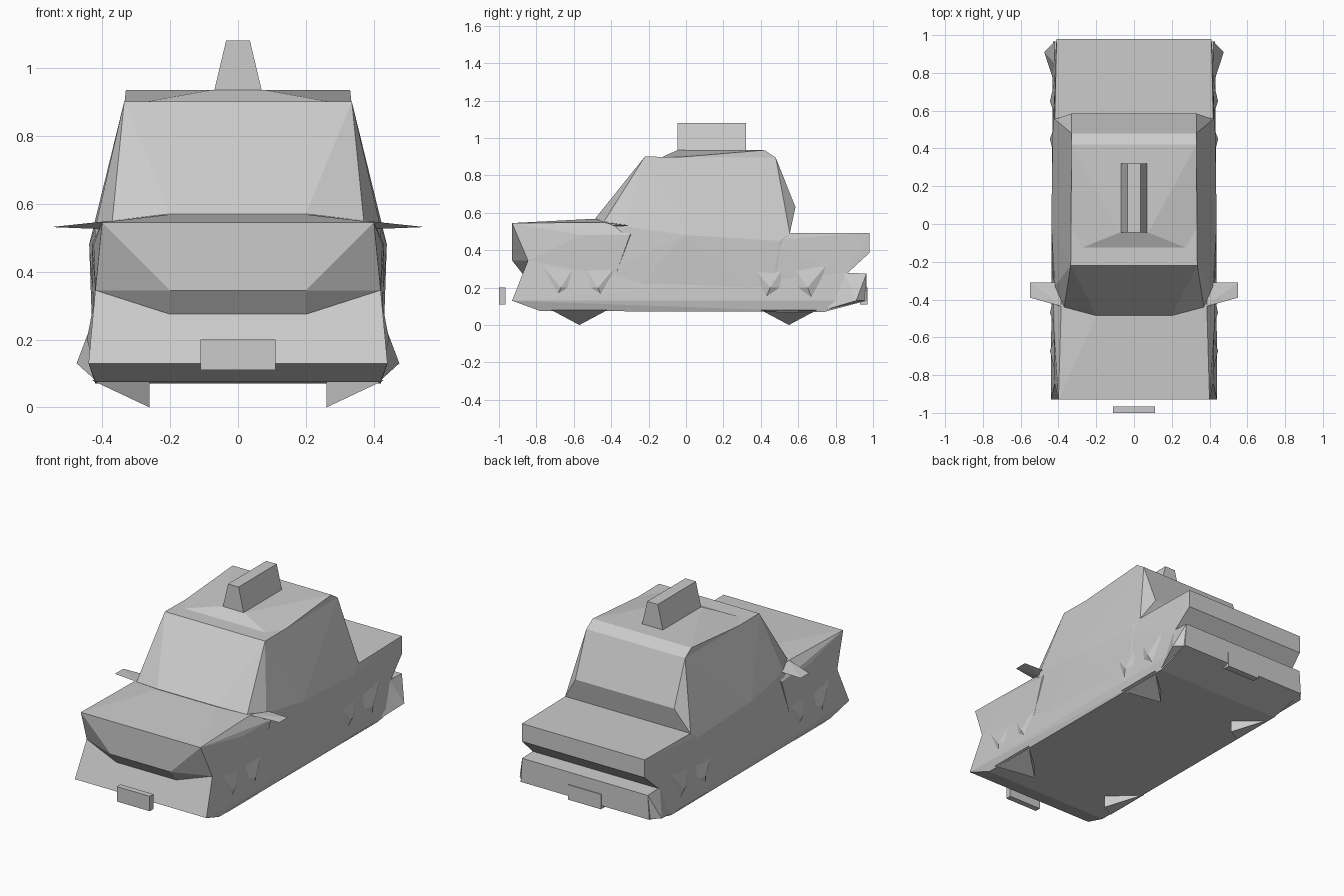
import bpy
import bmesh

default_cube = bpy.data.objects.get("Cube")
if default_cube:
    bpy.data.objects.remove(default_cube, do_unlink=True)


def make_material(name, colour):
    material = bpy.data.materials.new(name)
    material.use_nodes = True
    material.diffuse_color = colour
    shader = next(n for n in material.node_tree.nodes if n.type == "BSDF_PRINCIPLED")
    shader.inputs["Base Color"].default_value = colour
    return material


GREY = make_material("plain grey", (0.6, 0.6, 0.6, 1.0))


def solid(name, points, sides=(1, -1)):
    """Flat-faced convex part; sides lists the x signs its points are copied to."""
    bm = bmesh.new()
    for side in sides:
        for x, y, z in points:
            bm.verts.new((x * side, y, z))
    bmesh.ops.remove_doubles(bm, verts=bm.verts, dist=0.0001)
    result = bmesh.ops.convex_hull(bm, input=bm.verts)
    spare = {g for key in ("geom_interior", "geom_unused") for g in result[key]
             if isinstance(g, bmesh.types.BMVert)}
    bmesh.ops.delete(bm, geom=list(spare), context="VERTS")
    bmesh.ops.dissolve_limit(bm, angle_limit=0.01, verts=bm.verts, edges=bm.edges)
    bmesh.ops.recalc_face_normals(bm, faces=bm.faces)
    mesh = bpy.data.meshes.new(name)
    bm.to_mesh(mesh)
    bm.free()
    mesh.materials.append(GREY)
    part = bpy.data.objects.new(name, mesh)
    bpy.context.collection.objects.link(part)
    return part


def pair(name, points):
    """One part on each side of the car."""
    for label, side in (("left", 1), ("right", -1)):
        solid(label + "_" + name, points, (side,))


def box(name, half_width, y_range, z_range):
    solid(name, [(half_width, y, z) for y in y_range for z in z_range])


# Lower body, with both bumpers
solid("chassis", [
    (0.42, -0.78, 0.075), (0.44, -0.93, 0.13), (0.42, -0.845, 0.345),
    (0.42, 0.74, 0.07), (0.43, 0.965, 0.13), (0.42, 0.965, 0.275),
    (0.42, 0.7, 0.275),
])

# Bonnet, with the overhanging nose
solid("bonnet", [
    (0.40, -0.93, 0.545), (0.2, -0.93, 0.345), (0.2, -0.875, 0.275),
    (0.42, -0.845, 0.345), (0.425, -0.56, 0.48), (0.43, -0.3, 0.48),
    (0.37, -0.44, 0.55), (0.2, -0.49, 0.568), (0.425, -0.4, 0.2),
    (0.38, -0.25, 0.55),
])

# Boot, overhanging a notch above the rear bumper
solid("boot", [
    (0.41, 0.98, 0.493), (0.41, 0.98, 0.385), (0.42, 0.855, 0.27),
    (0.42, 0.5, 0.493), (0.43, 0.4, 0.45), (0.425, 0.4, 0.2),
])

# Cabin, from the doors up to the roof rails
solid("cabin", [
    (0.335, -0.22, 0.9), (0.335, -0.15, 0.89), (0.33, 0.48, 0.895),
    (0.2, -0.485, 0.57), (0.37, -0.44, 0.55), (0.42, -0.33, 0.53),
    (0.33, 0.585, 0.63), (0.42, 0.555, 0.49), (0.438, 0.0, 0.48),
    (0.43, 0.5, 0.45), (0.425, -0.4, 0.3), (0.425, 0.45, 0.1),
    (0.425, -0.35, 0.1),
])

# Raised roof panel, sloping at the front and back
solid("roof", [
    (0.335, -0.15, 0.888), (0.075, -0.045, 0.935), (0.33, 0.42, 0.935),
    (0.33, 0.48, 0.895),
])

# Tapered roof sign
solid("roof_sign", [
    (w, y, z) for w, z in ((0.073, 0.92), (0.035, 1.08)) for y in (-0.045, 0.32)
])

# Number plates
box("front_plate", 0.11, (-1.0, -0.965), (0.11, 0.2))
box("rear_plate", 0.11, (0.93, 0.97), (0.11, 0.2))

# Flat pointed wing mirrors
pair("mirror", [
    (0.37, -0.44, 0.55), (0.38, -0.31, 0.535), (0.55, -0.39, 0.531),
    (0.55, -0.31, 0.531), (0.40, -0.36, 0.525),
])

# Flared rear bumper corners
pair("bumper_corner", [
    (0.475, 0.91, 0.13), (0.42, 0.965, 0.13), (0.42, 0.965, 0.275),
    (0.42, 0.85, 0.275), (0.42, 0.74, 0.08),
])

# Wheel wedges below the body and faceted arches on its sides
for place, y in (("front", -0.57), ("rear", 0.55)):
    pair(place + "_wheel", [
        (0.26, y, 0.0), (0.26, y, 0.09), (0.43, y - 0.15, 0.08),
        (0.43, y + 0.15, 0.08),
    ])
    for step in (-1, 1):
        label = place + ("_fore" if step < 0 else "_aft") + "_arch"
        pair(label, [
            (0.41, y, 0.2), (0.41, y + step * 0.15, 0.08),
            (0.445, y + step * 0.1, 0.2), (0.41, y, 0.35),
            (0.41, y + step * 0.25, 0.38),
        ])
